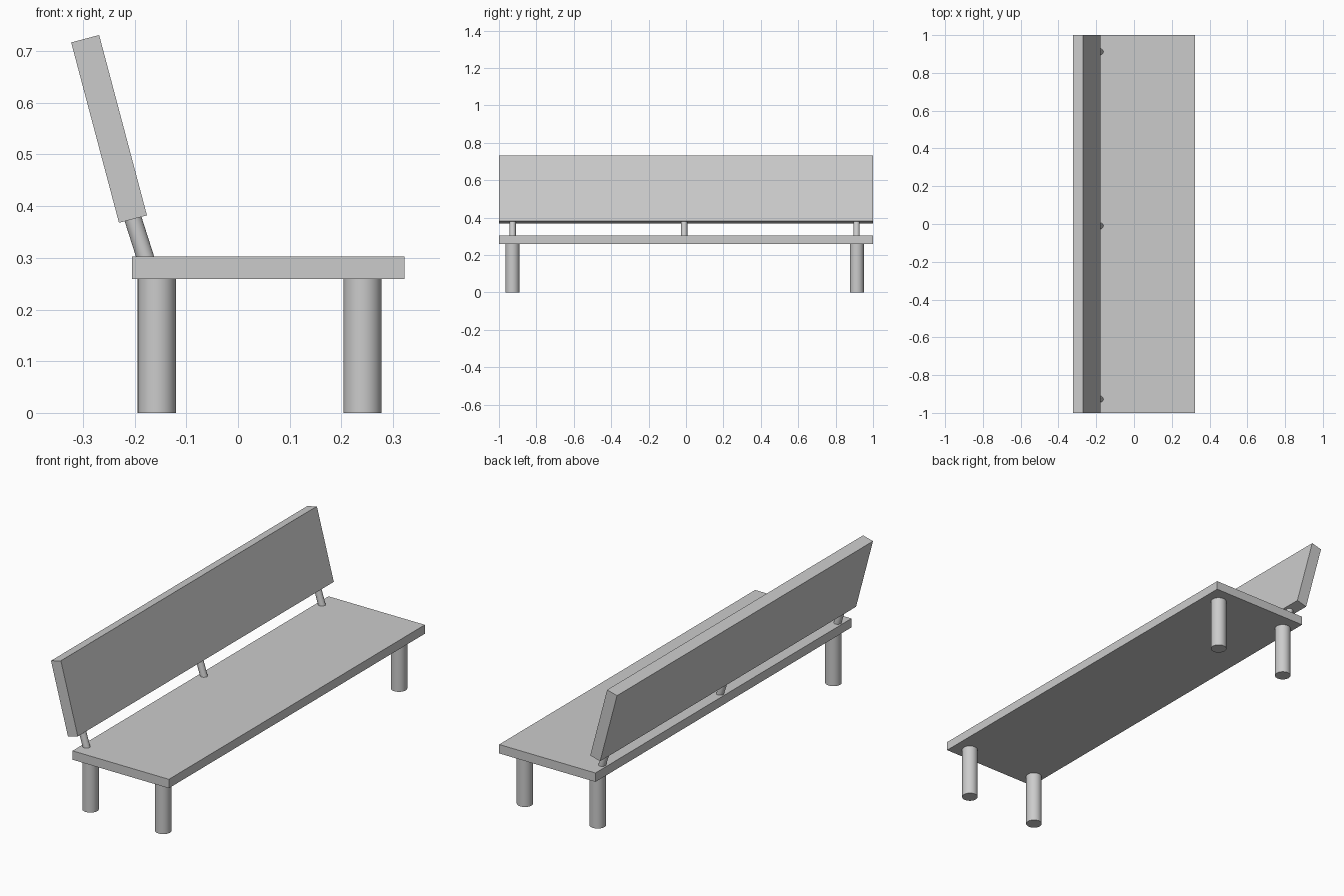
import bpy
from math import radians, sin, cos

if "Cube" in bpy.data.objects:
    bpy.data.objects.remove(bpy.data.objects["Cube"])


def box(name, center, size, tilt=0.0):
    bpy.ops.mesh.primitive_cube_add(size=1, location=center, rotation=(0, tilt, 0))
    ob = bpy.context.object
    ob.name = name
    ob.scale = size
    bpy.ops.object.transform_apply(location=False, rotation=False, scale=True)
    return ob


def rod(name, center, radius, depth, tilt=0.0):
    bpy.ops.mesh.primitive_cylinder_add(vertices=32, radius=radius, depth=depth,
                                        location=center, rotation=(0, tilt, 0))
    ob = bpy.context.object
    ob.name = name
    bpy.ops.object.shade_smooth_by_angle(angle=radians(30))
    return ob


# Seat plank
SEAT_BOTTOM, SEAT_TOP = 0.259, 0.303
box("seat", (0.0585, 0, (SEAT_BOTTOM + SEAT_TOP) / 2),
    (0.527, 2.0, SEAT_TOP - SEAT_BOTTOM))

# Backrest plank, leaning towards -x
box("backrest", (-0.2495, 0, 0.5495), (0.056, 2.0, 0.361), radians(-14.85))

# Four round legs
for row, x in (("back", -0.157), ("front", 0.241)):
    for side, y in (("left", -0.928), ("right", 0.914)):
        rod(f"{row}_leg_{side}", (x, y, SEAT_BOTTOM / 2), 0.037, SEAT_BOTTOM)

# Three slanted posts joining seat and backrest
lean, length = radians(17.7), 0.10
for side, y in (("left", -0.927), ("middle", -0.010), ("right", 0.912)):
    rod(f"back_post_{side}", (-0.1915, y, 0.339), 0.0168, length, -lean)
